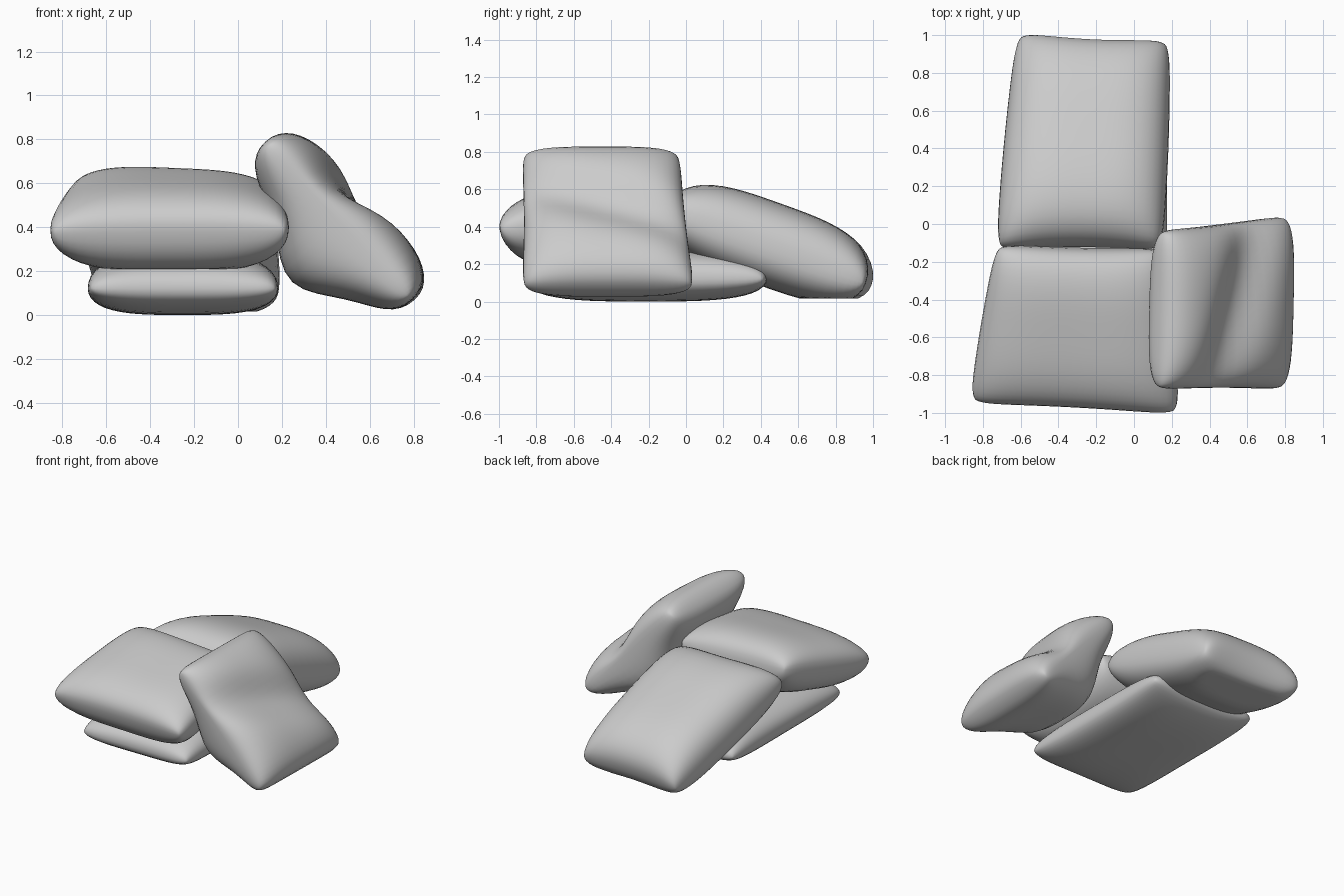
import bpy, bmesh, math
from mathutils import Vector

if "Cube" in bpy.data.objects:
    bpy.data.objects.remove(bpy.data.objects["Cube"])

N = 26  # grid divisions per pillow side


def pillow(name, corners, up, down, floor=0.0, pinch=(0.02, 0.02), crease=0.0, belly=0.0, blunt=0.42):
    """Stuffed cushion spanned by four seam corners (u-,v-), (u+,v-), (u+,v+), (u-,v+)."""
    a, b, c, d = [Vector(p) for p in corners]
    normal = ((b - a) + (c - d)).cross((d - a) + (c - b)).normalized()
    bm = bmesh.new()

    def point(i, j, side):
        # sine spacing packs rows toward the seam so the rim is round
        u = math.sin(math.pi / 2 * (2 * i / N - 1))
        v = math.sin(math.pi / 2 * (2 * j / N - 1))
        corner = 1 - 0.05 * abs(u * v) ** 8  # rounds the corner tips
        s = (u * corner * (1 - pinch[0] * (1 - v * v)) + 1) / 2
        t = (v * corner * (1 - pinch[1] * (1 - u * u)) + 1) / 2
        mid = (a * (1 - s) + b * s) * (1 - t) + (d * (1 - s) + c * s) * t
        puff = max(0, (1 - abs(u) ** 3.3) * (1 - abs(v) ** 3.3)) ** blunt
        if side > 0:
            h = up - crease * math.exp(-((u - 0.3 * v + 0.05) / 0.35) ** 2)
        else:
            h = -down - belly * math.exp(-((u - 0.1) / 0.45) ** 2)
        p = mid + normal * h * puff
        p.z = max(p.z, floor)
        return p

    top, bottom = {}, {}
    for i in range(N + 1):
        for j in range(N + 1):
            top[i, j] = bm.verts.new(point(i, j, 1))
            rim = i in (0, N) or j in (0, N)
            bottom[i, j] = top[i, j] if rim else bm.verts.new(point(i, j, -1))
    for i in range(N):
        for j in range(N):
            ring = [(i, j), (i + 1, j), (i + 1, j + 1), (i, j + 1)]
            bm.faces.new([top[k] for k in ring])
            low = [bottom[k] for k in reversed(ring)]
            if bm.faces.get(low) is None:
                bm.faces.new(low)
    bmesh.ops.recalc_face_normals(bm, faces=bm.faces)
    mesh = bpy.data.meshes.new(name)
    bm.to_mesh(mesh)
    bm.free()
    for f in mesh.polygons:
        f.use_smooth = True
    obj = bpy.data.objects.new(name, mesh)
    bpy.context.collection.objects.link(obj)
    return obj


# flat pillow on the ground
pillow("bottom_pillow",
       [(-0.69, -0.87, 0.12), (0.19, -0.87, 0.12), (0.18, 0.44, 0.12), (-0.69, 0.44, 0.12)],
       up=0.16, down=0.12)

# pillow sloping down to the back
pillow("back_pillow",
       [(-0.73, -0.14, 0.49), (0.15, -0.14, 0.49), (0.19, 0.97, 0.09), (-0.62, 1.01, 0.08)],
       up=0.25, down=0.20, floor=0.015, pinch=(-0.03, 0.05))

# pillow lying across the front of the stack
pillow("front_pillow",
       [(-0.87, -0.95, 0.37), (0.24, -1.01, 0.38), (0.16, -0.13, 0.53), (-0.73, -0.11, 0.58)],
       up=0.17, down=0.24, floor=0.21, pinch=(-0.02, 0.03))

# folded pillow leaning on the right side
pillow("leaning_pillow",
       [(0.12, -0.88, 0.79), (0.79, -0.88, 0.07), (0.81, 0.05, 0.07), (0.14, -0.03, 0.79)],
       up=0.18, down=0.19, floor=0.015, crease=0.08, belly=0.16, pinch=(0.0, 0.03))
